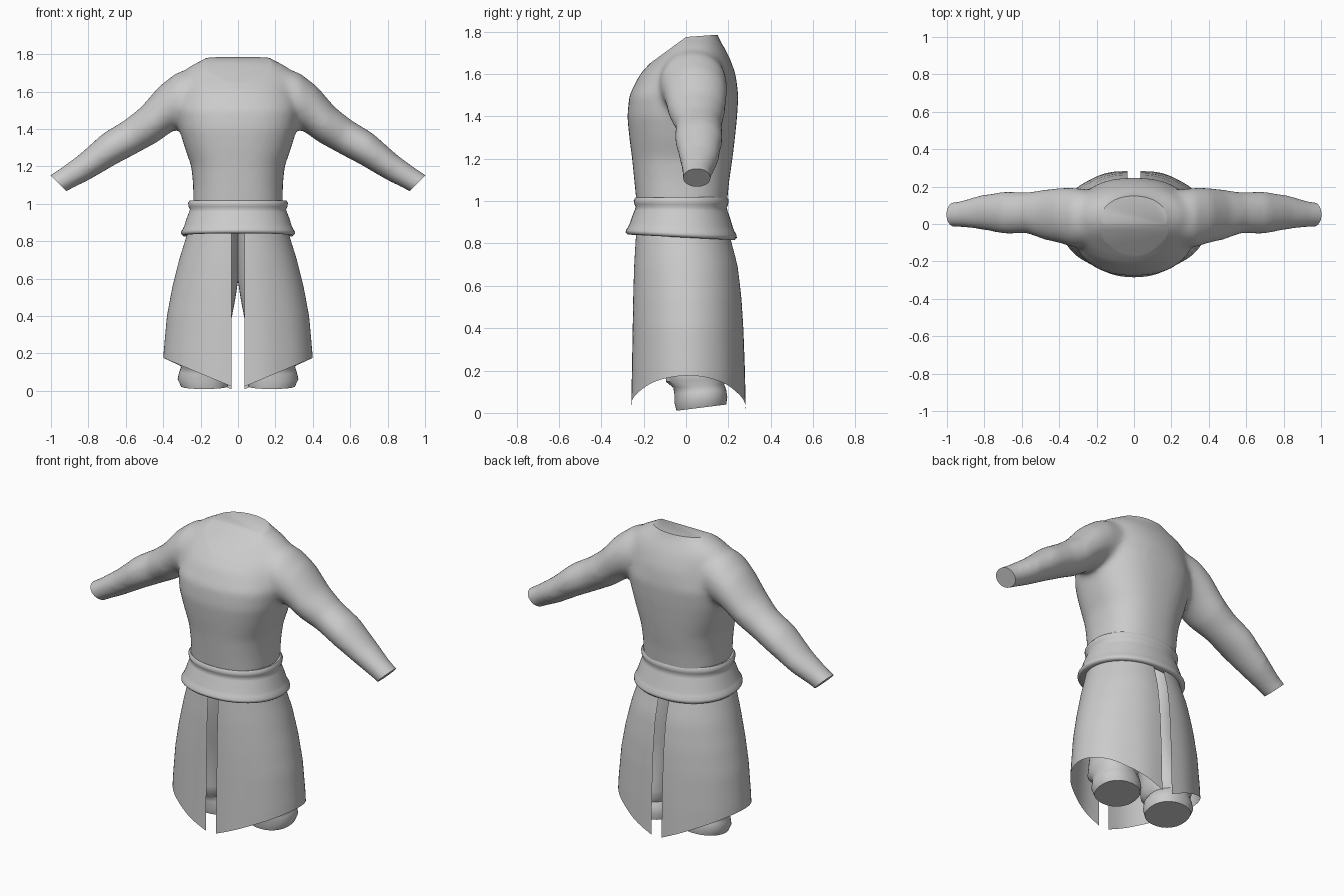
import bpy, bmesh, math
from mathutils import Vector

if "Cube" in bpy.data.objects:
    bpy.data.objects.remove(bpy.data.objects["Cube"])

cloth = bpy.data.materials.new("grey cloth")
cloth.use_nodes = True
cloth.diffuse_color = (0.6, 0.6, 0.6, 1)
cloth.node_tree.nodes["Principled BSDF"].inputs["Base Color"].default_value = (0.6, 0.6, 0.6, 1)


def spow(v, n):
    return math.copysign(abs(v) ** (2 / n), v)


def ring(c, u, v, n=2.0, count=40):
    """Rounded cross-section about c spanned by half axes u and v."""
    c, u, v = Vector(c), Vector(u), Vector(v)
    angles = [2 * math.pi * i / count for i in range(count)]
    return [c + u * spow(math.cos(a), n) + v * spow(math.sin(a), n) for a in angles]


def flat_ring(z, rx, front, back, n=2.0, cx=0, count=40):
    return ring((cx, (front + back) / 2, z), (rx, 0, 0), (0, (back - front) / 2, 0), n, count)


def loft(bm, rings, caps=True):
    rows = [[bm.verts.new(p) for p in r] for r in rings]
    m = len(rows[0])
    for a, b in zip(rows, rows[1:]):
        for i in range(m):
            j = (i + 1) % m
            bm.faces.new((a[i], a[j], b[j], b[i]))
    if caps:
        bm.faces.new(rows[0])
        bm.faces.new(rows[-1])


def lerp_table(table, z):
    """Linear look-up in rows sorted by falling height."""
    for a, b in zip(table, table[1:]):
        if z >= b[0]:
            t = (z - a[0]) / (b[0] - a[0])
            return [p + (q - p) * t for p, q in zip(a[1:], b[1:])]
    return table[-1][1:]


def finish(bm, name, angle=40):
    bmesh.ops.recalc_face_normals(bm, faces=bm.faces)
    me = bpy.data.meshes.new(name)
    bm.to_mesh(me)
    bm.free()
    me.materials.append(cloth)
    ob = bpy.data.objects.new(name, me)
    bpy.context.collection.objects.link(ob)
    bpy.ops.object.select_all(action='DESELECT')
    ob.select_set(True)
    bpy.context.view_layer.objects.active = ob
    bpy.ops.object.shade_smooth_by_angle(angle=math.radians(angle))
    return ob


def apply(ob, kind, **settings):
    mod = ob.modifiers.new(kind.title(), kind)
    for key, value in settings.items():
        setattr(mod, key, value)
    bpy.ops.object.modifier_apply(modifier=mod.name)


# Shirt body: height, half width, front, back
body = [(.90, .235, -.225, .18), (1.0, .24, -.235, .195), (1.1, .24, -.245, .205),
        (1.2, .25, -.255, .22), (1.3, .285, -.268, .232), (1.4, .315, -.278, .242),
        (1.5, .33, -.268, .248), (1.6, .325, -.218, .235), (1.65, .32, -.172, .217),
        (1.68, .31, -.14, .205), (1.71, .29, -.112, .19), (1.74, .25, -.085, .172),
        (1.77, .19, -.068, .155), (1.8, .14, -.045, .145), (1.83, .11, -.03, .14)]
# Sleeve: upper edge x z, lower edge x z, front, back
sleeve = [(.20, 1.74, .22, 1.42, -.12, .18), (.33, 1.70, .32, 1.40, -.125, .195),
          (.42, 1.63, .355, 1.385, -.105, .195), (.52, 1.515, .43, 1.33, -.085, .185),
          (.61, 1.445, .53, 1.275, -.05, .17), (.72, 1.378, .65, 1.212, -.055, .175),
          (.85, 1.263, .79, 1.13, -.03, .155), (.95, 1.19, .89, 1.08, -.018, .125),
          (1.06, 1.12, 1.0, 1.02, -.015, .11)]
bm = bmesh.new()
loft(bm, [flat_ring(z, rx, f, b, 2.4 if z < 1.55 else 2.1) for z, rx, f, b in body])
for s in (1, -1):
    rings = []
    for tx, tz, lx, lz, f, b in sleeve:
        c = (s * (tx + lx) / 2, (f + b) / 2, (tz + lz) / 2)
        rings.append(ring(c, (s * (tx - lx) / 2, 0, (tz - lz) / 2), (0, (b - f) / 2, 0)))
    loft(bm, rings)
shirt = finish(bm, "shirt")
apply(shirt, 'REMESH', mode='VOXEL', voxel_size=0.014)
apply(shirt, 'SMOOTH', factor=0.5, iterations=20)

# Trim the neckline and cuffs to clean edges
bm = bmesh.new()
bm.from_mesh(shirt.data)
bpy.data.objects.remove(shirt)
cuts = [((0, -.13, 1.68), (0, -.095, .13)), ((0, .14, 1.785), (0, -.01, .14)),
        ((.965, 0, 1.115), (1, 0, -1)), ((-.965, 0, 1.115), (-1, 0, -1))]
for co, normal in cuts:
    cut = bmesh.ops.bisect_plane(bm, geom=bm.verts[:] + bm.edges[:] + bm.faces[:],
                                 plane_co=co, plane_no=normal, clear_outer=True)
    edges = [e for e in cut["geom_cut"] if isinstance(e, bmesh.types.BMEdge)]
    bmesh.ops.holes_fill(bm, edges=edges, sides=0)
finish(bm, "shirt", 35)

# Sash: height and half width, with a rolled upper band and flared lower edge
sash = [(.99, .225), (1.015, .245), (1.018, .258), (1.005, .267), (.985, .264), (.97, .257),
        (.955, .262), (.92, .275), (.885, .286), (.868, .293), (.85, .304), (.838, .305),
        (.828, .295), (.835, .25)]
bm = bmesh.new()
loft(bm, [flat_ring(z, rx, .02 - rx, rx - .065, 2.15, count=64) for z, rx in sash], caps=False)
for v in bm.verts:
    v.co.z -= v.co.y * .3 * (1.0 - v.co.z)
finish(bm, "waist_sash", 60)

# Skirt panels: height, half width, front, back; slit at front and back
skirt = [(.86, .265, -.235, .20), (.7, .315, -.245, .243), (.55, .352, -.25, .262),
         (.4, .38, -.253, .272), (.2, .398, -.257, .28), (0, .405, -.262, .285)]
COLS, ROWS, SLIT = 48, 20, .034
for s, side in ((1, "left"), (-1, "right")):
    bm = bmesh.new()
    grid = []
    for i in range(COLS + 1):
        a = -math.pi / 2 + math.pi * i / COLS
        cx, sy = math.cos(a), math.sin(a)
        hem = .008 + .168 * max(cx, 0) + (.015 if sy < 0 else 0) * (1 - cx)
        column = []
        for j in range(ROWS + 1):
            z = .86 + (hem - .86) * j / ROWS
            rx, f, b = lerp_table(skirt, z)
            pleat = 1 + .008 * math.cos(a * 10) * j / ROWS
            x = SLIT + (rx - SLIT) * cx
            y = (f + b) / 2 + (b - f) / 2 * sy * pleat
            column.append(bm.verts.new((s * x, y, z)))
        grid.append(column)
    for p, q in zip(grid, grid[1:]):
        for j in range(ROWS):
            bm.faces.new((p[j], q[j], q[j + 1], p[j + 1]))
    finish(bm, side + "_skirt_panel")

# Trouser legs with a baggy fold at the ankle: height, centre x, half width, front, back
leg = [(.95, .11, .115, -.19, .15), (.75, .125, .13, -.18, .17), (.6, .136, .138, -.15, .16),
       (.5, .147, .134, -.13, .155), (.4, .16, .128, -.11, .155), (.28, .175, .122, -.10, .17),
       (.2, .185, .13, -.095, .185), (.15, .19, .13, -.095, .19), (.12, .19, .115, -.06, .18),
       (.09, .185, .13, -.055, .19), (.05, .185, .138, -.055, .195), (.01, .18, .125, -.045, .19)]
for s, side in ((1, "left"), (-1, "right")):
    bm = bmesh.new()
    loft(bm, [flat_ring(z, rx, f, b, 2.2, s * cx) for z, cx, rx, f, b in leg])
    for v in bm.verts:
        v.co.z += .13 * (v.co.y + .045) * max(0, 1 - v.co.z / .25)
    finish(bm, side + "_trouser_leg", 50)
